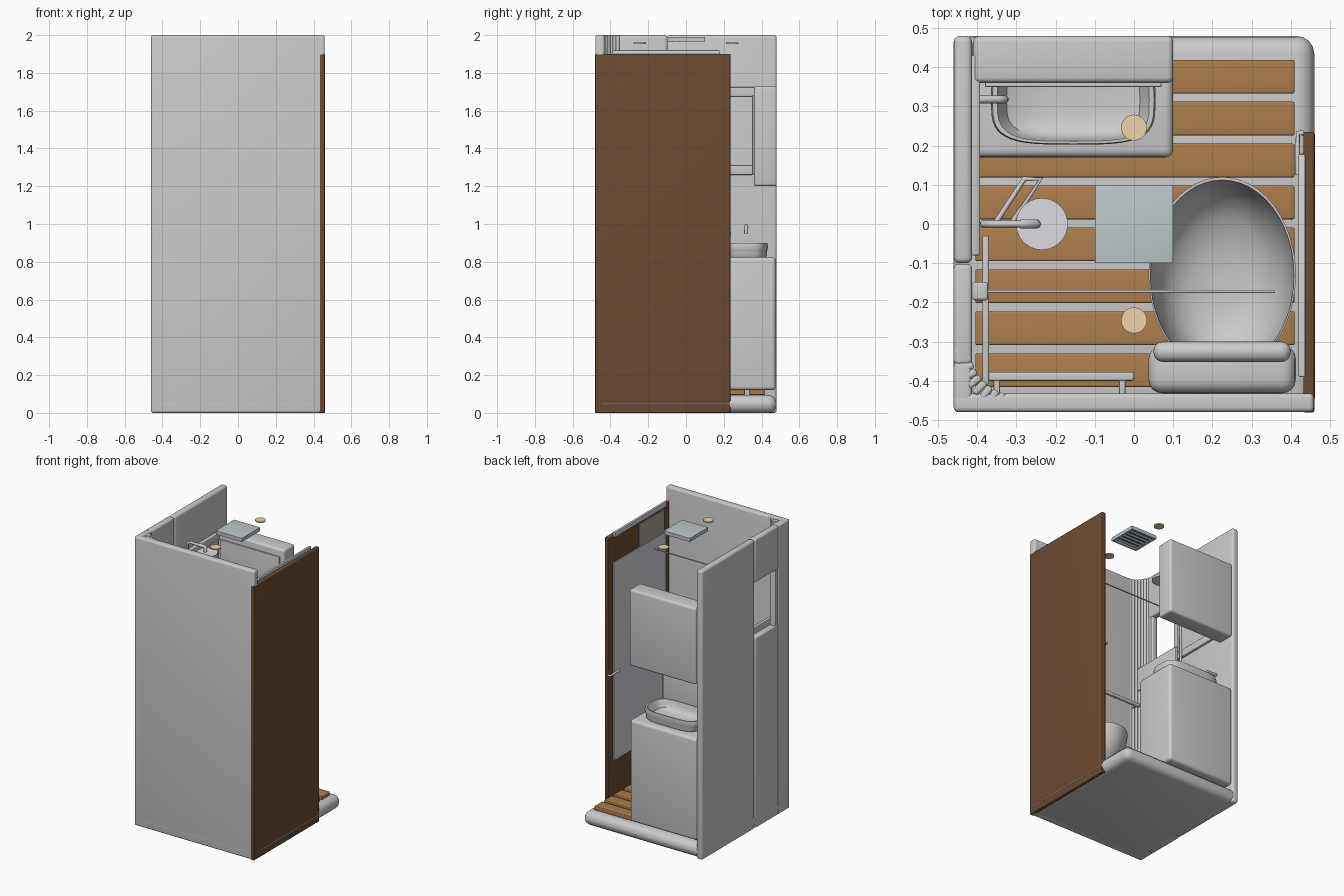
import bpy, bmesh, math
from mathutils import Vector

if "Cube" in bpy.data.objects:
    bpy.data.objects.remove(bpy.data.objects["Cube"])


def mat(name, col):
    m = bpy.data.materials.new(name)
    m.diffuse_color = (*col, 1)
    m.use_nodes = True
    m.node_tree.nodes["Principled BSDF"].inputs["Base Color"].default_value = m.diffuse_color
    return m


WOOD = mat("slat_wood", (0.42, 0.21, 0.075))
DARK = mat("door_wood", (0.15, 0.07, 0.032))
GLASS = mat("mirror_glass", (0.66, 0.68, 0.72))
PANE = mat("frosted_pane", (0.40, 0.36, 0.30))
VENT = mat("vent_plastic", (0.52, 0.58, 0.61))
BLACK = mat("vent_core", (0.03, 0.035, 0.04))
LAMP = mat("lamp", (0.85, 0.66, 0.40))
CHROME = mat("shower_disc", (0.72, 0.71, 0.77))


def finish(bm, name, m=None):
    bmesh.ops.recalc_face_normals(bm, faces=bm.faces)
    me = bpy.data.meshes.new(name)
    bm.to_mesh(me)
    bm.free()
    o = bpy.data.objects.new(name, me)
    bpy.context.collection.objects.link(o)
    if m:
        me.materials.append(m)
    bpy.ops.object.select_all(action='DESELECT')
    o.select_set(True)
    bpy.context.view_layer.objects.active = o
    bpy.ops.object.shade_smooth_by_angle(angle=math.radians(40))
    return o


def box(name, x, y, z, bevel=0.0, m=None, rot=0.0):
    """Box from (min, max) ranges with rounded edges."""
    bm = bmesh.new()
    bmesh.ops.create_cube(bm, size=1)
    for v in bm.verts:
        v.co = Vector(((x[1] - x[0]) * v.co.x, (y[1] - y[0]) * v.co.y, (z[1] - z[0]) * v.co.z))
    if bevel:
        bmesh.ops.bevel(bm, geom=bm.edges[:], offset=bevel, segments=4, profile=0.5, affect='EDGES')
    o = finish(bm, name, m)
    o.location = (sum(x) / 2, sum(y) / 2, sum(z) / 2)
    o.rotation_euler.z = rot
    return o


def cyl(name, c, r, h, m=None, n=48):
    bm = bmesh.new()
    bmesh.ops.create_cone(bm, cap_ends=True, segments=n, radius1=r, radius2=r, depth=h)
    o = finish(bm, name, m)
    o.location = c
    return o


def tube(name, pts, r, cyclic=False, m=None):
    cu = bpy.data.curves.new(name, 'CURVE')
    cu.dimensions = '3D'
    cu.bevel_depth = r
    cu.bevel_resolution = 3
    cu.use_fill_caps = True
    s = cu.splines.new('POLY')
    s.points.add(len(pts) - 1)
    for p, q in zip(s.points, pts):
        p.co = (*q, 1)
    s.use_cyclic_u = cyclic
    o = bpy.data.objects.new(name, cu)
    bpy.context.collection.objects.link(o)
    if m:
        cu.materials.append(m)
    return o


# shower tray and duckboard slats
box("shower_tray", (-.46, .46), (-.48, .48), (0, .095), .045)
for i in range(8):
    y = -.373 + i * .107
    box(f"floor_slat_{i}", (-.405, .41), (y - .043, y + .043), (.095, .123), .005, WOOD)

# walls; the left wall has an opening near the front
box("front_wall", (-.46, .459), (-.48, -.432), (0, 2), .012)
box("left_wall", (-.46, -.413), (-.10, .48), (0, 2), .015)
box("left_wall_corner", (-.46, -.413), (-.48, -.35), (0, 2), .012)
box("left_wall_lower", (-.46, -.413), (-.36, -.102), (0, 1.32), .012)
box("left_wall_upper", (-.46, -.413), (-.36, -.102), (1.70, 2), .012)

# ribbed folding corner
for i in range(11):
    a = math.radians(184 + i * 8.4)
    cx, cy = -.295 + .143 * math.cos(a), -.315 + .143 * math.sin(a)
    box(f"corner_rib_{i}", (cx - .02, cx + .02), (cy - .0095, cy + .0095), (.003, 2), .007, None, a)

# trim frame and ledge on inside of left wall
for z in ((1.26, 1.31), (1.675, 1.725)):
    box("wall_frame_rail", (-.416, -.393), (-.08, .43), z, .005)
for y in ((-.08, -.04), (.39, .43)):
    box("wall_frame_post", (-.416, -.393), y, (1.26, 1.725), .005)
box("window_ledge", (-.387, -.37), (-.41, -.03), (1.18, 1.34), .005)

# door with mirror, pane, rails and handles
box("door", (.432, .46), (-.481, .235), (0, 1.9), .005, DARK)
box("door_mirror", (.425, .433), (-.39, .18), (.34, 1.71), .002, GLASS)
box("door_pane", (.427, .433), (-.375, -.10), (1.71, 1.87), .002, PANE)
box("door_top_rail", (.42, .437), (-.39, .178), (1.885, 1.92), .004, GLASS)
tube("door_bottom_track", [(.458, -.445, .047), (.458, .23, .047)], .004)
tube("door_handle", [(.432, .232, .95), (.418, .232, .95), (.418, .125, .95)], .007)

# wall cabinet with mirror
box("wall_cabinet", (-.41, .10), (.36, .48), (1.2, 1.73), .015)
box("cabinet_mirror", (-.38, .07), (.35, .361), (1.26, 1.68), .002)

# vanity with washbasin
box("vanity", (-.413, .10), (.17, .475), (.12, .825), .02)


def basin_outline(k, z, n=48):
    pts = []
    for i in range(n):
        a = 2 * math.pi * i / n
        c, s = math.cos(a), math.sin(a)
        p = .55
        pts.append((-.155 + .20 * k * math.copysign(abs(c) ** p, c),
                    .318 + .11 * k * math.copysign(abs(s) ** p, s), z))
    return pts


def loft(name, rings, m=None):
    bm = bmesh.new()
    vs = [[bm.verts.new(p) for p in r] for r in rings]
    n = len(vs[0])
    for a, b in zip(vs, vs[1:]):
        for i in range(n):
            bm.faces.new((a[i], a[(i + 1) % n], b[(i + 1) % n], b[i]))
    bm.faces.new(vs[0])
    bm.faces.new(vs[-1])
    return finish(bm, name, m)


loft("washbasin", [basin_outline(k, z) for k, z in
                   ((.95, .82), (1, .835), (1, .85), (1.02, .86), (1.05, .88), (1.03, .9), (.97, .9),
                    (.92, .88), (.85, .85), (.7, .837), (.3, .832))])
tube("basin_faucet", [(-.413, .318, .99), (-.345, .318, .99), (-.33, .318, .98), (-.33, .318, .95)], .010)

# toilet: open bowl, foot, tank and lid
def oval(k, z, n=48):
    return [(.225 + .188 * k * math.cos(2 * math.pi * i / n),
             -.13 - .06 * (1 - k) + .25 * k * math.sin(2 * math.pi * i / n), z) for i in range(n)]


loft("toilet_bowl", [oval(k, z) for k, z in
                     ((.5, .12), (.47, .18), (.52, .24), (.7, .28), (.86, .34), (.96, .41), (1, .48), (.975, .48),
                      (.93, .41), (.82, .35), (.66, .31), (.4, .285), (.15, .28))])
box("toilet_tank", (.037, .413), (-.432, -.31), (.12, .80), .035)
box("toilet_lid", (.05, .40), (-.352, -.30), (.46, .86), .024)

# shower: riser, arm, rain disc, hose and mixer
tube("shower_riser", [(-.385, 0, .85), (-.385, 0, 1.79), (-.36, 0, 1.80), (-.27, 0, 1.80)], .009)
cyl("rain_disc", (-.235, 0, 1.76), .066, .014, CHROME)
tube("shower_elbow", [(-.29, 0, 1.80), (-.25, 0, 1.80), (-.25, 0, 1.765)], .012)
tube("hand_shower_bracket", [(-.355, 0, 1.62), (-.28, .115, 1.62), (-.238, .115, 1.62),
                             (-.31, .005, 1.62)], .007)
box("shower_mixer", (-.413, -.372), (-.195, -.148), (1.67, 1.72), .008)

# rails
tube("curtain_rod", [(-.38, -.172, 1.69), (.358, -.172, 1.69)], .004)
box("towel_rail", (-.37, 0), (-.40, -.378), (1.05, 1.072), .005)
for x in (-.35, -.03):
    box("towel_rail_mount", (x - .008, x + .008), (-.435, -.385), (1.053, 1.069), .002)

# ceiling vent with louvres and lamps
box("vent_cover", (-.10, .10), (-.10, .10), (1.981, 1.99), .001, VENT)
box("vent_core", (-.09, .09), (-.09, .09), (1.976, 1.982), 0, BLACK)
for s in (-1, 1):
    box("vent_rim_side", (s * .094 - .006, s * .094 + .006), (-.10, .10), (1.965, 1.982), 0, VENT)
    box("vent_rim_end", (-.09, .09), (s * .094 - .006, s * .094 + .006), (1.965, 1.982), 0, VENT)
    cyl("ceiling_lamp", (0, s * .246, 1.957), .033, .008, LAMP, 32)
for i in range(5):
    o = box(f"vent_louvre_{i}", (-.09, .09), (-.073 + i * .033, -.057 + i * .033), (1.967, 1.971), 0, VENT)
    o.rotation_euler.x = math.radians(25)
